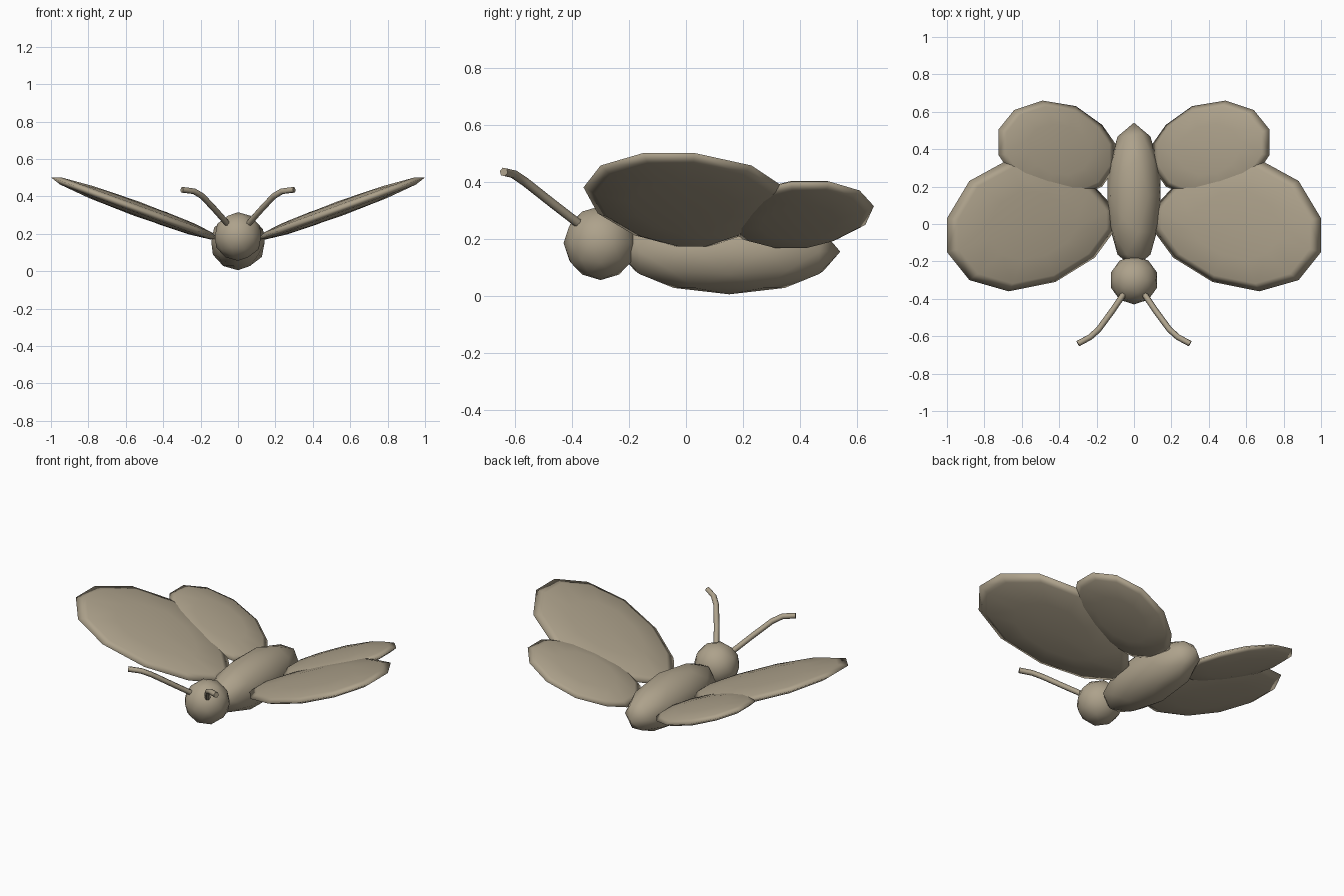
import bpy, bmesh, math
from mathutils import Vector

if "Cube" in bpy.data.objects:
    bpy.data.objects.remove(bpy.data.objects["Cube"], do_unlink=True)

tan = bpy.data.materials.new("warm_tan")
tan.use_nodes = True
colour = (0.42, 0.36, 0.26, 1)
tan.diffuse_color = colour
bsdf = tan.node_tree.nodes["Principled BSDF"]
bsdf.inputs["Base Color"].default_value = colour
bsdf.inputs["Roughness"].default_value = 0.8


def add_mesh(name, bm):
    bmesh.ops.recalc_face_normals(bm, faces=bm.faces)
    mesh = bpy.data.meshes.new(name)
    bm.to_mesh(mesh)
    bm.free()
    mesh.materials.append(tan)
    mesh.shade_smooth()
    obj = bpy.data.objects.new(name, mesh)
    bpy.context.collection.objects.link(obj)
    return obj


def ball(name, centre, radius, stretch=1):
    bm = bmesh.new()
    bmesh.ops.create_icosphere(bm, subdivisions=2, radius=radius)
    for v in bm.verts:
        v.co = Vector((v.co.x, v.co.y * stretch, v.co.z)) + Vector(centre)
    return add_mesh(name, bm)


def wing(name, outline, thickness, side):
    """Lens-shaped wing: the outline is domed on both faces, then tilted up."""
    slope = 0.366
    cx = sum(p[0] for p in outline) / len(outline)
    cy = sum(p[1] for p in outline) / len(outline)
    tilt = math.atan(slope)
    bm = bmesh.new()

    def point(x, y, h):
        z = 0.172 + slope * (x - 0.1) + h * math.cos(tilt)
        return bm.verts.new((side * (x - h * math.sin(tilt)), y, z))

    def ring(scale, h):
        return [point(cx + (x - cx) * scale, cy + (y - cy) * scale, h) for x, y in outline]

    rim = ring(1, 0)
    n = len(rim)
    for face in (1, -1):
        previous = rim
        for scale, height in ((0.88, 0.48), (0.52, 0.85)):
            current = ring(scale, face * thickness * height)
            for i in range(n):
                j = (i + 1) % n
                bm.faces.new((previous[i], previous[j], current[j], current[i]))
            previous = current
        top = point(cx, cy, face * thickness)
        for i in range(n):
            bm.faces.new((previous[i], previous[(i + 1) % n], top))
    return add_mesh(name, bm)


def antenna(name, side):
    path = [(0.045, -0.36, 0.24), (0.12, -0.47, 0.325), (0.19, -0.565, 0.4),
            (0.235, -0.605, 0.427), (0.3, -0.64, 0.435)]
    curve = bpy.data.curves.new(name, "CURVE")
    curve.dimensions = "3D"
    curve.bevel_depth = 0.016
    curve.bevel_resolution = 1
    curve.use_fill_caps = True
    spline = curve.splines.new("POLY")
    spline.points.add(len(path) - 1)
    for p, (x, y, z) in zip(spline.points, path):
        p.co = (side * x, y, z, 1)
    spline.use_smooth = True
    curve.materials.append(tan)
    obj = bpy.data.objects.new(name, curve)
    bpy.context.collection.objects.link(obj)


# Head and long body
ball("head", (0, -0.3, 0.185), 0.13)
ball("body", (0, 0.152, 0.155), 0.15, 2.6)

# Wing outlines seen from above, root to tip
front_outline = [(0.1, -0.03), (0.21, -0.18), (0.42, -0.31), (0.67, -0.36), (0.88, -0.3),
                 (1.0, -0.15), (1.0, 0.03), (0.88, 0.23), (0.67, 0.345), (0.42, 0.32),
                 (0.21, 0.2), (0.1, 0.08)]
hind_outline = [(0.1, 0.3), (0.17, 0.2), (0.31, 0.14), (0.49, 0.15), (0.64, 0.24),
                (0.725, 0.37), (0.725, 0.505), (0.64, 0.61), (0.49, 0.66), (0.31, 0.63),
                (0.17, 0.53), (0.1, 0.43)]

for label, side in (("left", 1), ("right", -1)):
    wing(label + "_front_wing", front_outline, 0.04, side)
    wing(label + "_hind_wing", hind_outline, 0.038, side)
    antenna(label + "_antenna", side)
